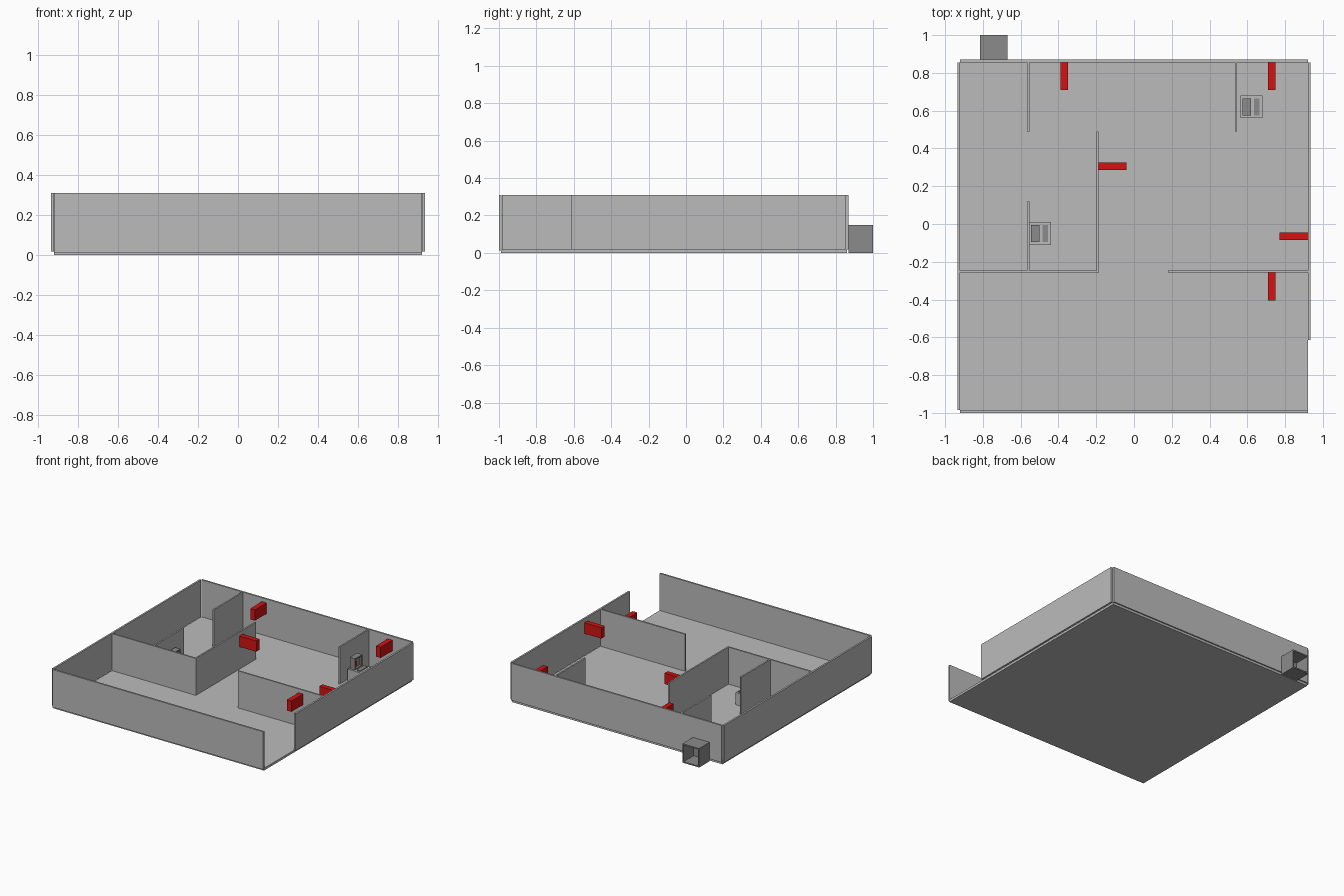
import bpy
import bmesh
from mathutils import Vector

if "Cube" in bpy.data.objects:
    bpy.data.objects.remove(bpy.data.objects["Cube"])


def material(name, colour):
    m = bpy.data.materials.new(name)
    m.use_nodes = True
    m.diffuse_color = (*colour, 1)
    m.node_tree.nodes["Principled BSDF"].inputs["Base Color"].default_value = (*colour, 1)
    return m


GREY = material("light grey", (0.5, 0.5, 0.5))
DARK = material("dark grey", (0.26, 0.26, 0.26))
RED = material("red", (0.66, 0.006, 0.006))


def box(name, xs, ys, zs, mat, hollow=None, rim=0.01, depth=0.03):
    """Box between limits; hollow is the direction of a face to recess."""
    bm = bmesh.new()
    bmesh.ops.create_cube(bm, size=1)
    for v in bm.verts:
        v.co = [r[0] if c < 0 else r[1] for c, r in zip(v.co, (xs, ys, zs))]
    bm.normal_update()
    if hollow:
        d = Vector(hollow)
        face = max(bm.faces, key=lambda f: f.normal.dot(d))
        bmesh.ops.inset_region(bm, faces=[face], thickness=rim)
        inner = bmesh.ops.extrude_discrete_faces(bm, faces=[face])["faces"][0]
        bmesh.ops.translate(bm, verts=inner.verts, vec=-d * depth)
    me = bpy.data.meshes.new(name)
    bm.to_mesh(me)
    bm.free()
    me.materials.append(mat)
    ob = bpy.data.objects.new(name, me)
    bpy.context.collection.objects.link(ob)
    return ob


# Floor slab
box("floor", (-0.92, 0.92), (-0.99, 0.86), (0, 0.018), GREY)

# Outer walls, with a doorway at the front of the left wall
TOP = 0.31
box("front_wall", (-0.92, 0.92), (-1, -0.986), (0.012, TOP), GREY)
box("back_wall", (-0.92, 0.92), (0.856, 0.87), (0.018, TOP), GREY)
box("right_wall", (-0.935, -0.921), (-0.985, 0.855), (0.018, TOP), GREY)
box("left_wall", (0.921, 0.935), (-0.615, 0.855), (0.018, TOP), GREY)

# Inner partitions
T = 0.006
for name, x, y0, y1 in (("store_partition", -0.56, 0.49, 0.857),
                        ("office_partition", 0.54, 0.49, 0.857),
                        ("hall_partition", -0.193, -0.259, 0.49),
                        ("desk_partition", -0.56, -0.25, 0.12)):
    box(name, (x - T, x + T), (y0, y1), (0.015, TOP), GREY)
for name, x0, x1 in (("right_cross_wall", -0.921, -0.19),
                     ("left_cross_wall", 0.18, 0.921)):
    box(name, (x0, x1), (-0.252 - T, -0.252 + T), (0.015, TOP), GREY)

# Red wall units
for i, (x0, x1, y0, y1) in enumerate(((-0.39, -0.35, 0.71, 0.856),
                                      (0.71, 0.75, 0.71, 0.856),
                                      (-0.187, -0.04, 0.285, 0.325),
                                      (0.77, 0.92, -0.085, -0.045),
                                      (0.71, 0.75, -0.405, -0.258))):
    box(f"wall_unit_{i + 1}", (x0, x1), (y0, y1), (0.195, 0.28), RED)

# Desks with a monitor and keyboard
for side, x, y in (("left", 0.565, 0.56), ("right", -0.555, -0.11)):
    box(f"{side}_desk", (x, x + 0.115), (y, y + 0.12), (0.015, 0.115), GREY)
    box(f"{side}_monitor", (x + 0.01, x + 0.055), (y + 0.015, y + 0.105),
        (0.115, 0.205), DARK, hollow=(1, 0, 0), rim=0.012, depth=0.015)
    box(f"{side}_screen_mark", (x + 0.04, x + 0.044), (y + 0.035, y + 0.055),
        (0.135, 0.17), RED)
    box(f"{side}_keyboard", (x + 0.07, x + 0.1), (y + 0.015, y + 0.105),
        (0.115, 0.122), DARK)

# Open duct on the back wall
box("duct", (-0.815, -0.67), (0.868, 1), (0, 0.15), DARK,
    hollow=(0, 1, 0), rim=0.014, depth=0.125)
